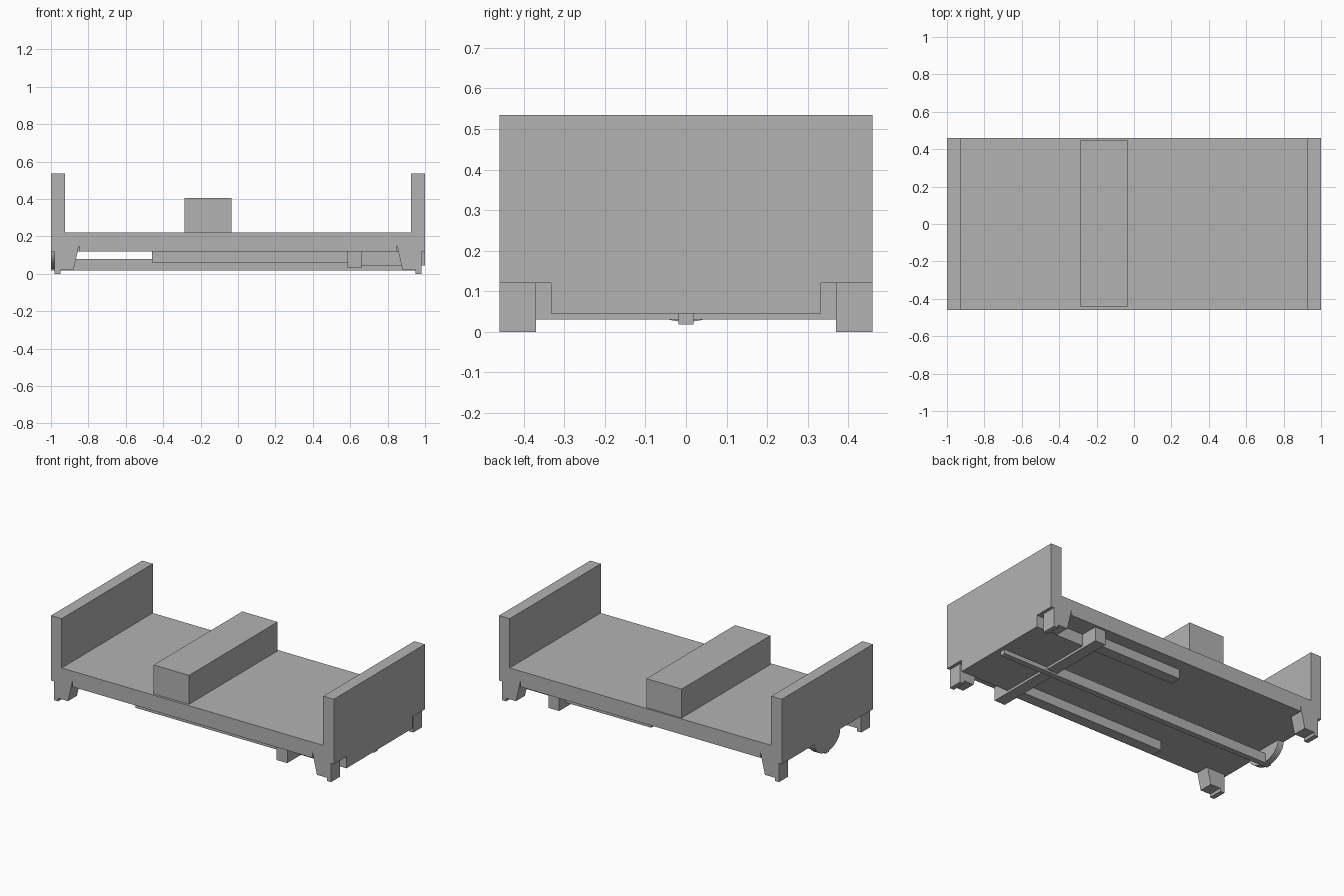
import bpy
import bmesh
import math

if "Cube" in bpy.data.objects:
    bpy.data.objects.remove(bpy.data.objects["Cube"], do_unlink=True)

GREY = (0.45, 0.45, 0.45, 1.0)
grey = bpy.data.materials.new("plain_grey")
grey.use_nodes = True
grey.diffuse_color = GREY
grey.node_tree.nodes["Principled BSDF"].inputs["Base Color"].default_value = GREY


def prism(name, points, axis, start, end):
    """Extrude a closed profile: x-z points along y, or y-z points along x."""
    bm = bmesh.new()
    place = (lambda a, b: (a, start, b)) if axis == "y" else (lambda a, b: (start, a, b))
    face = bm.faces.new([bm.verts.new(place(a, b)) for a, b in points])
    moved = bmesh.ops.extrude_face_region(bm, geom=[face])["geom"]
    step = end - start
    shift = (0, step, 0) if axis == "y" else (step, 0, 0)
    bmesh.ops.translate(bm, vec=shift, verts=[v for v in moved if isinstance(v, bmesh.types.BMVert)])
    bmesh.ops.recalc_face_normals(bm, faces=bm.faces)
    mesh = bpy.data.meshes.new(name)
    bm.to_mesh(mesh)
    bm.free()
    mesh.materials.append(grey)
    obj = bpy.data.objects.new(name, mesh)
    bpy.context.collection.objects.link(obj)
    return obj


def box(name, x0, x1, y0, y1, z0, z1):
    return prism(name, [(x0, z0), (x1, z0), (x1, z1), (x0, z1)], "y", y0, y1)


# Deck with the two upright end walls
W = 0.46
half = [(1, 0.12), (1, 0.535), (0.925, 0.535), (0.925, 0.22)]
deck = prism("deck_and_end_walls", half + [(-x, z) for x, z in reversed(half)], "y", -W, W)

# Corner legs with stepped feet, and a narrow notch beside each leg
leg = [(0.857, 0.12), (0.88, 0.02), (0.95, 0.02), (0.95, 0), (0.98, 0), (0.98, 0.12)]
notch = [(0.85, 0.155), (0.849, 0.1), (0.862, 0.1)]
for sx, end in ((-1, "right"), (1, "left")):
    for sy, side in ((-1, "front"), (1, "back")):
        prism(f"{side}_{end}_leg", [(sx * x, z) for x, z in leg], "y", sy * 0.37, sy * W)
        cutter = prism(f"{side}_{end}_notch_cutter", [(sx * x, z) for x, z in notch],
                       "y", sy * 0.37, sy * 0.5)
        cutter.hide_render = True
        cutter.hide_set(True)
        cut = deck.modifiers.new("notch", "BOOLEAN")
        cut.operation = "DIFFERENCE"
        cut.solver = "EXACT"
        cut.object = cutter

# Raised block across the deck
box("cross_block", -0.285, -0.035, -0.445, 0.45, 0.22, 0.405)

# Underside: end housing, cross beam, side strips and centre rail
box("end_housing", 0.62, 1.0, -0.333, 0.333, 0.045, 0.12)
box("cross_beam", 0.585, 0.66, -0.445, 0.445, 0.03, 0.12)
box("front_under_strip", -0.46, 0.6, -0.38, -0.31, 0.06, 0.12)
box("back_under_strip", -0.02, 0.6, 0.31, 0.38, 0.06, 0.12)
box("centre_rail", -1.0, 0.975, -0.018, 0.018, 0.018, 0.08)

# Rounded bracket holding the rail at one end
arc = [(0.13 * math.cos(t), 0.12 - 0.095 * math.sin(t))
       for t in (math.pi * i / 24 for i in range(25))]
bracket = prism("rail_bracket", arc, "x", -1.0, -0.96)
bpy.context.view_layer.objects.active = bracket
bracket.select_set(True)
bpy.ops.object.shade_smooth_by_angle(angle=math.radians(30))
